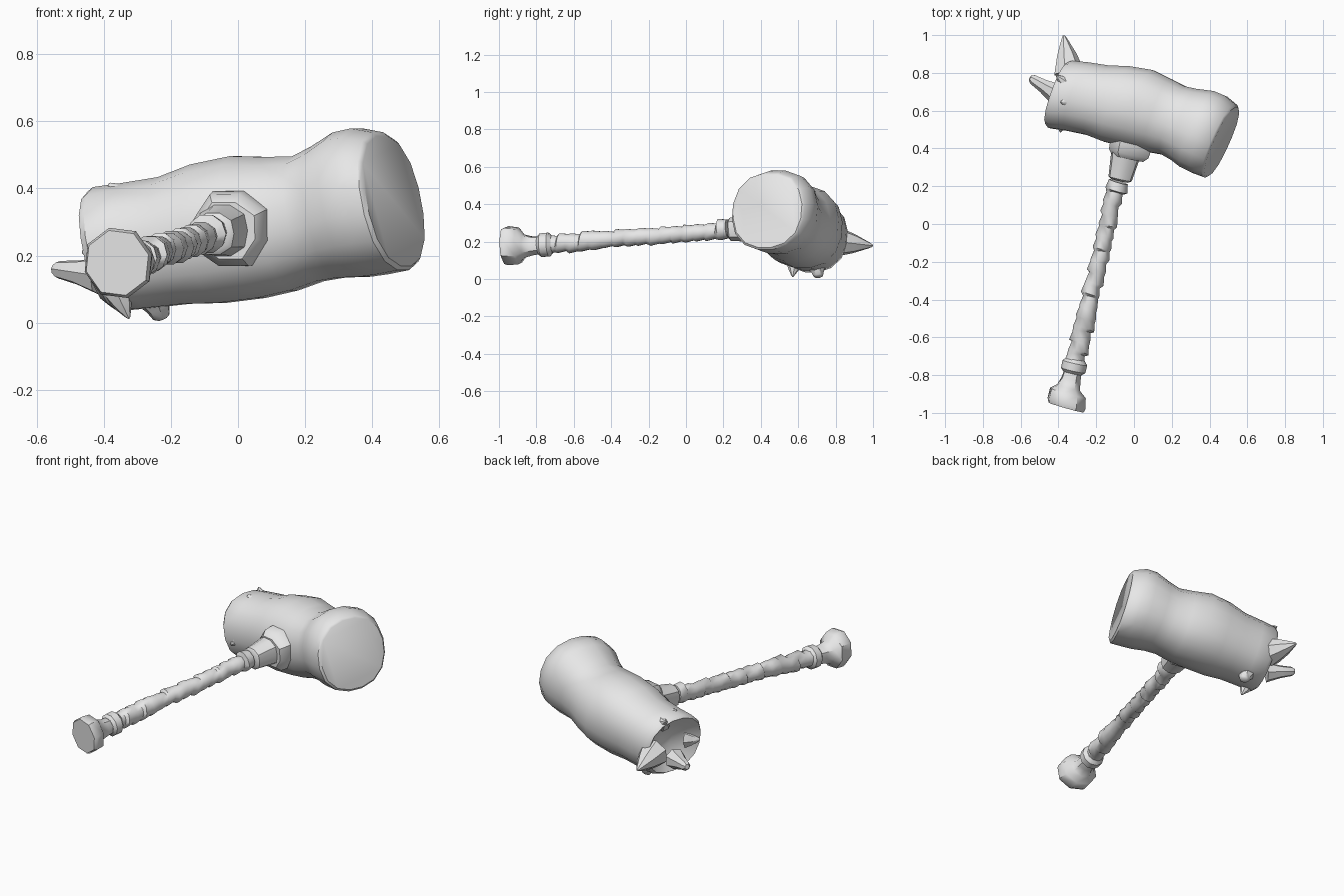
import bpy, bmesh, math, random
from mathutils import Vector

if "Cube" in bpy.data.objects:
    bpy.data.objects.remove(bpy.data.objects["Cube"])

random.seed(4)
metal = bpy.data.materials.new("plain grey")
metal.diffuse_color = (0.8, 0.8, 0.8, 1)
metal.use_nodes = True
metal.node_tree.nodes["Principled BSDF"].inputs["Base Color"].default_value = metal.diffuse_color


def loft(name, rings, sides, power=2.0, turn=0.0, angle=40):
    """Skin rings of (centre, normal, radius); power above 2 squares them off."""
    bm = bmesh.new()
    loops = []
    for centre, normal, radius in rings:
        n = Vector(normal).normalized()
        up = (Vector((0, 0, 1)) - n * n.z).normalized()
        side = n.cross(up)
        loop = []
        for i in range(sides):
            a = 2 * math.pi * i / sides + turn
            c, s = math.cos(a), math.sin(a)
            r = radius * (abs(c) ** power + abs(s) ** power) ** (-1 / power)
            loop.append(bm.verts.new(Vector(centre) + (side * c + up * s) * r))
        loops.append(loop)
    for a, b in zip(loops, loops[1:]):
        for i in range(sides):
            j = (i + 1) % sides
            bm.faces.new((a[i], a[j], b[j], b[i]))
    bm.faces.new(loops[0])
    bm.faces.new(loops[-1])
    bmesh.ops.recalc_face_normals(bm, faces=bm.faces)
    mesh = bpy.data.meshes.new(name)
    bm.to_mesh(mesh)
    bm.free()
    mesh.materials.append(metal)
    ob = bpy.data.objects.new(name, mesh)
    bpy.context.collection.objects.link(ob)
    bpy.ops.object.select_all(action='DESELECT')
    ob.select_set(True)
    bpy.context.view_layer.objects.active = ob
    bpy.ops.object.shade_smooth_by_angle(angle=math.radians(angle))
    return ob


# Hammer head: hollow broken end, bulging middle, flared striking face
n = (0.92, -0.33, 0.2)
face_n = (0.89, -0.4, 0.2)
loft("hammer_head", [
    ((-0.33, 0.67, 0.23), n, 0.04),
    ((-0.36, 0.68, 0.225), n, 0.11),
    ((-0.405, 0.69, 0.22), n, 0.175),
    ((-0.385, 0.685, 0.22), n, 0.19),
    ((-0.30, 0.675, 0.23), n, 0.192),
    ((-0.19, 0.655, 0.245), n, 0.195),
    ((-0.09, 0.635, 0.265), n, 0.213),
    ((0.03, 0.61, 0.285), n, 0.218),
    ((0.13, 0.575, 0.295), n, 0.205),
    ((0.21, 0.548, 0.31), n, 0.192),
    ((0.27, 0.525, 0.33), n, 0.202),
    ((0.34, 0.50, 0.352), face_n, 0.222),
    ((0.395, 0.475, 0.362), face_n, 0.224),
    ((0.455, 0.44, 0.362), face_n, 0.212),
    ((0.465, 0.436, 0.363), face_n, 0.20),
], 16, power=2.3, turn=math.pi / 16)

# Broken horns and splinters around the hollow end: base, tip, base radius
horns = [
    ((-0.345, 0.80, 0.20), (-0.372, 0.998, 0.178), 0.085),
    ((-0.41, 0.69, 0.14), (-0.55, 0.775, 0.16), 0.06),
    ((-0.39, 0.55, 0.21), (-0.465, 0.53, 0.21), 0.06),
    ((-0.36, 0.74, 0.36), (-0.41, 0.785, 0.40), 0.045),
    ((-0.35, 0.65, 0.37), (-0.385, 0.645, 0.415), 0.05),
    ((-0.36, 0.58, 0.09), (-0.325, 0.57, 0.012), 0.045),
    ((-0.25, 0.70, 0.075), (-0.225, 0.71, 0.01), 0.06),
    ((-0.38, 0.54, 0.18), (-0.39, 0.485, 0.17), 0.035),
]
for k, (base, tip, r) in enumerate(horns):
    b, t = Vector(base), Vector(tip)
    d = t - b
    blunt = 0.35 if k in (1, 6) else 0.1
    loft(f"horn_{k + 1}", [(b, d, r), (b + d * 0.5, d, r * 0.62),
                           (b + d * 0.9, d, r * (blunt + 0.1)), (t, d, r * blunt * 0.7)],
         7, turn=k * 0.4)

# Square collar and socket joining the handle to the head
axis = Vector((0.22, 0.97, 0.07)).normalized()


def along(y):
    """Point on the handle centre line at this y."""
    return Vector((-0.14 + 0.235 * y, y, 0.245 + 0.083 * y))


loft("collar_plate", [(along(y) + Vector((0.025, 0, 0)), axis, r) for y, r in
                      ((0.35, 0.085), (0.375, 0.108), (0.42, 0.112), (0.47, 0.112))],
     8, power=4.5, turn=math.pi / 8 + 0.1)
loft("socket", [(along(y) + Vector((0.01, 0, 0)), axis, r) for y, r in
                ((0.23, 0.05), (0.24, 0.063), (0.34, 0.075), (0.39, 0.085))], 10, power=2.6)

# Wrapped grip: overlapping uneven turns
grip = []
steps = 16
for i in range(steps):
    y = -0.74 + i * 0.98 / steps
    r = 0.045 + random.uniform(-0.002, 0.004)
    shift = Vector((random.uniform(-0.006, 0.006), 0, random.uniform(-0.005, 0.005)))
    tilt = axis + Vector((random.uniform(-0.15, 0.15), 0, random.uniform(-0.25, 0.05)))
    swell = 0.012 * max(0, (y - 0.1) / 0.12) + 0.005 * (y < -0.45)
    grip.append((along(y) + shift, tilt, r + swell + 0.005))
    grip.append((along(y + 0.045) + shift, tilt, r + swell - 0.003))
loft("wrapped_grip", grip, 10, angle=50)

# Pommel: ring, narrow neck and eight-sided cap
cap_n = Vector((0.27, 0.95, 0.05))
loft("grip_ring", [(along(y), axis, r) for y, r in
                   ((-0.79, 0.05), (-0.775, 0.066), (-0.735, 0.067), (-0.715, 0.048))], 10)
loft("pommel", [
    (along(-0.76), axis, 0.046),
    (along(-0.82), axis, 0.052),
    ((-0.346, -0.865, 0.175), cap_n, 0.064),
    ((-0.35, -0.895, 0.177), cap_n, 0.101),
    ((-0.357, -0.95, 0.178), cap_n, 0.107),
    ((-0.36, -0.971, 0.178), cap_n, 0.099),
], 8, power=2.2, turn=0.25, angle=45)
